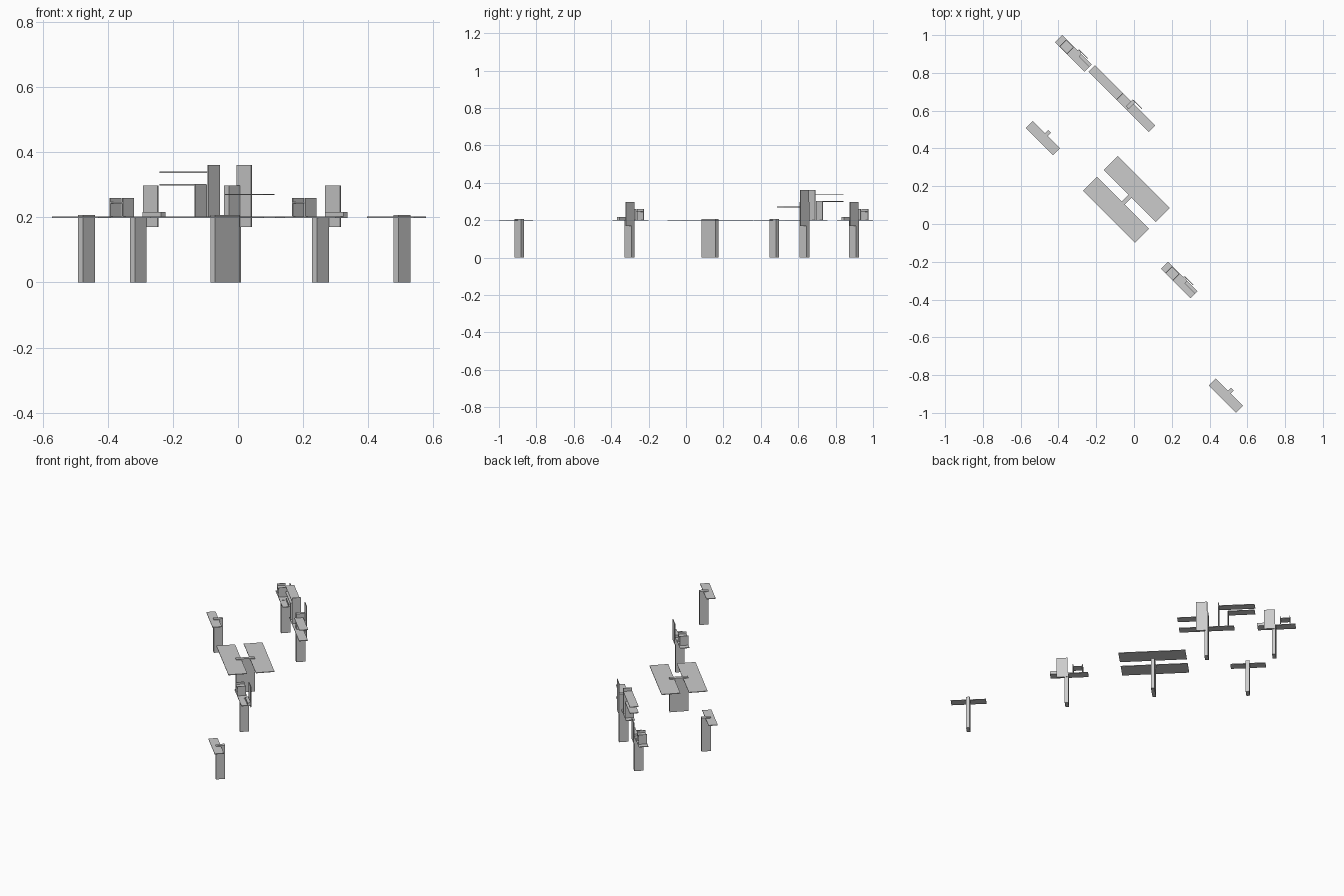
import bpy, math
from mathutils import Matrix

if "Cube" in bpy.data.objects:
    bpy.data.objects.remove(bpy.data.objects["Cube"])

# Everything lies on a grid turned 45 degrees: u runs right/front, v runs right/back
TURN = Matrix.Rotation(math.radians(-45), 4, 'Z')
T = 0.004   # sheet thickness
TOP = 0.20  # worktop height


def box(name, u, v, z):
    bpy.ops.mesh.primitive_cube_add(size=1)
    o = bpy.context.object
    o.name = name
    centre = [(a + b) / 2 for a, b in (u, v, z)]
    size = [b - a for a, b in (u, v, z)]
    o.matrix_world = (TURN @ Matrix.Translation(centre)
                      @ Matrix.Diagonal((*size, 1)))
    return o


def around(c, w):
    return (c - w / 2, c + w / 2)


def post(name, u, v, depth=0.052, top=0.207):
    box(name, around(u, 0.021), around(v, depth), (0, top))


def sheet(name, u, v, z=TOP):
    box(name, u, v, around(z, T))


def upright(name, u, v, top):
    box(name, around(u, T), v, (TOP, top))


# plain desks: one post carrying one slab
for name, u, v in (("left_desk", -0.662, 0.004), ("front_desk", 0.987, -0.275)):
    post(name + "_post", u, v)
    sheet(name + "_top", (u - 0.102, u + 0.102), (v - 0.049, v + 0.003))

# double table: wide post carrying two slabs
post("double_table_post", -0.119, 0.062, 0.106)
for side, v in (("near", -0.014), ("far", 0.141)):
    sheet("double_table_top_" + side, (-0.315, 0.074), around(v, 0.106))

# equipped desks: back panel, H-shaped rack and a low box
for name, du, dv in (("middle_desk", 0, 0), ("back_desk", -1.2445, 0.4525)):
    post(name + "_post", 0.393 + du, -0.034 + dv, top=0.203)
    sheet(name + "_top", (0.269 + du, 0.49 + du), (-0.067 + dv, -0.014 + dv))
    box(name + "_back_panel", (0.387 + du, 0.451 + du), around(-0.006 + dv, T), (0.17, 0.297))
    rack_v = around(-0.042 + dv, 0.048)
    for u in (0.302, 0.357):
        upright(name + "_rack_side", u + du, rack_v, 0.26)
    sheet(name + "_rack_shelf", (0.302 + du, 0.357 + du), rack_v, 0.245)
    box(name + "_low_box", (0.41 + du, 0.49 + du), (-0.032 + dv, -0.014 + dv), (TOP, 0.217))

# tall shelving desk
V = around(0.424, 0.05)
post("shelf_desk_post", -0.460, 0.436, top=0.297)
sheet("shelf_desk_top", (-0.62, -0.30), V)
box("shelf_desk_back_panel", (-0.466, -0.402), around(0.461, T), (0.17, 0.36))
upright("tall_divider", -0.530, V, 0.36)
upright("short_divider", -0.585, V, 0.30)
sheet("upper_shelf", (-0.74, -0.53), V, 0.338)
sheet("middle_shelf", (-0.74, -0.585), V, 0.30)
sheet("side_shelf", (-0.455, -0.29), V, 0.27)
